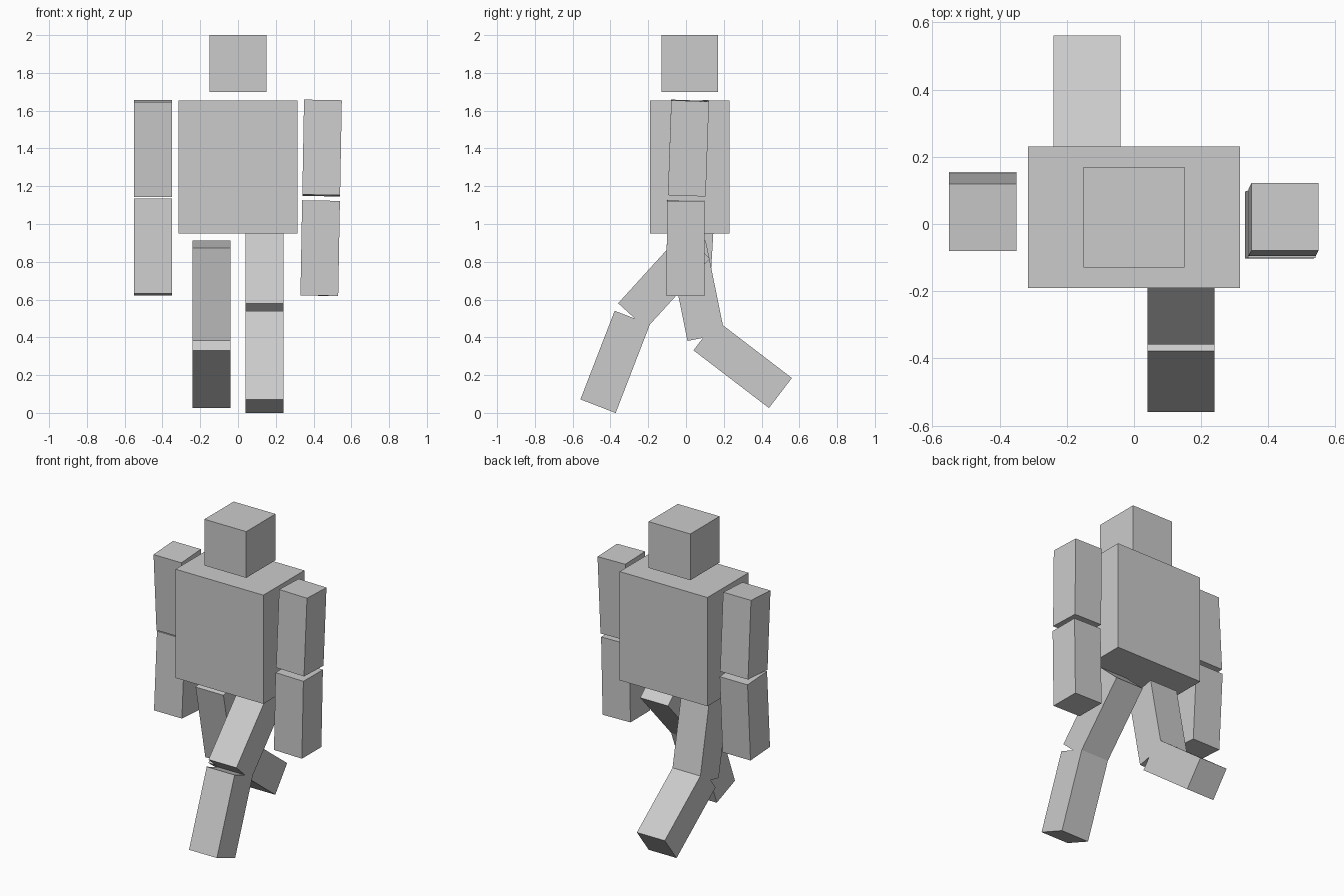
import bpy
from mathutils import Euler


def box(name, size, centre, rx=0.0, ry=0.0):
    """Add a box of the given size, tilted about x and y."""
    bpy.ops.mesh.primitive_cube_add(size=1)
    ob = bpy.context.object
    ob.name = name
    ob.scale = size
    ob.location = centre
    ob.rotation_euler = Euler((rx, ry, 0))
    return ob


# Head and torso
box("head", (0.30, 0.30, 0.30), (0, 0.02, 1.85))
box("torso", (0.63, 0.42, 0.705), (0, 0.02, 1.3025))

# Limb segments: name, centre, tilt about x, tilt about y
limbs = [
    ("right_upper_arm", (-0.45, 0.035, 1.40), 0.06, 0.0),
    ("right_forearm", (-0.45, 0.04, 0.878), -0.06, 0.0),
    ("left_upper_arm", (0.445, 0.013, 1.402), -0.035, 0.018),
    ("left_forearm", (0.435, -0.002, 0.872), -0.005, 0.018),
    ("right_thigh", (-0.14, 0.056, 0.647), 0.20, 0.0),
    ("right_shin", (-0.14, 0.30, 0.258), 0.918, 0.0),
    ("left_thigh", (0.14, -0.116, 0.699), -0.738, 0.0),
    ("left_shin", (0.14, -0.375, 0.27), -0.369, 0.0),
]
for name, centre, rx, ry in limbs:
    box(name, (0.20, 0.20, 0.503), centre, rx, ry)
